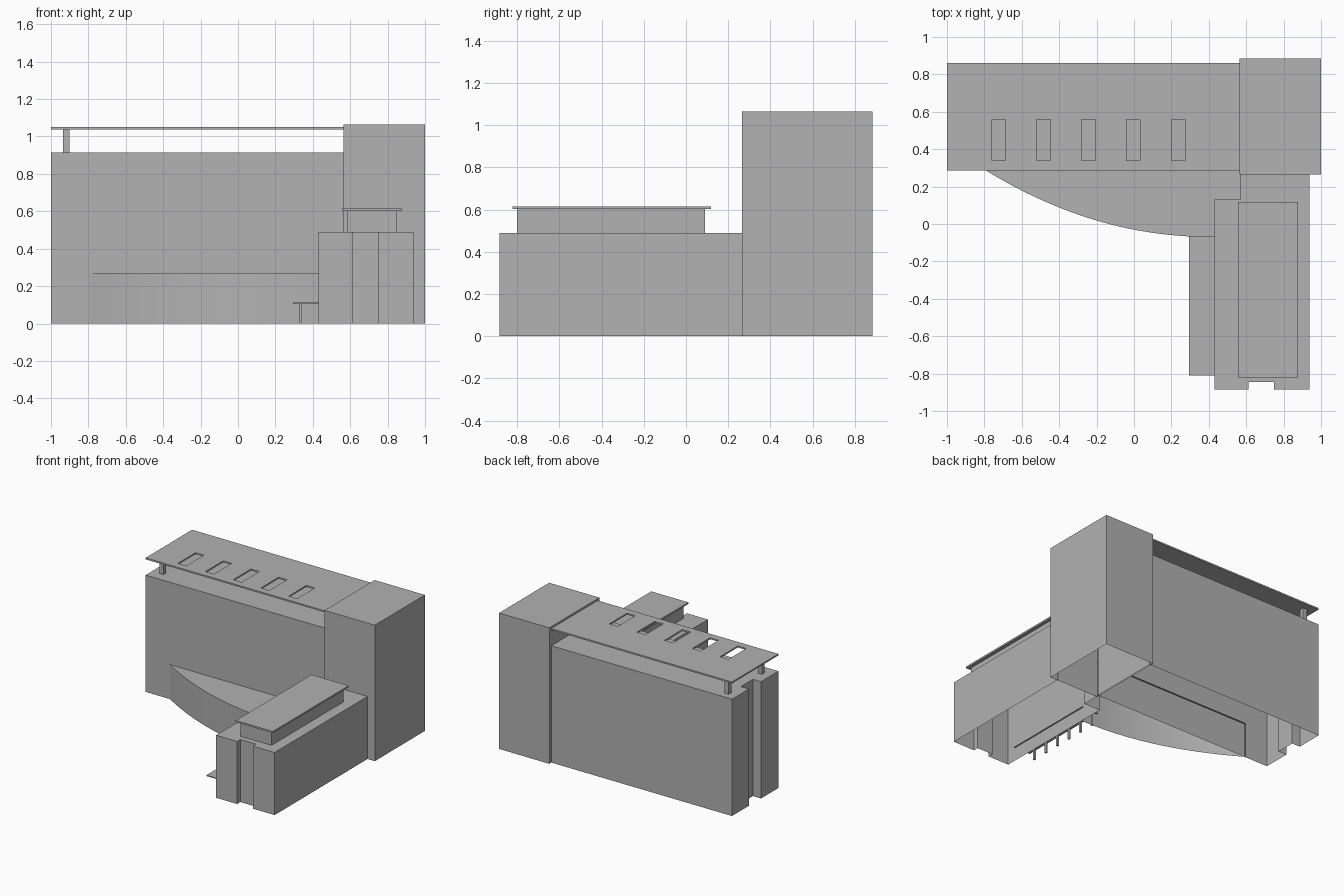
import bpy
import bmesh

cube = bpy.data.objects.get("Cube")
if cube:
    bpy.data.objects.remove(cube, do_unlink=True)

# One plain grey for the whole massing model
GREY = (0.445, 0.445, 0.445, 1.0)
grey = bpy.data.materials.new("plain_grey")
grey.use_nodes = True
grey.diffuse_color = GREY
grey.node_tree.nodes["Principled BSDF"].inputs["Base Color"].default_value = GREY


def finish(name, bm):
    mesh = bpy.data.meshes.new(name)
    bm.to_mesh(mesh)
    bm.free()
    obj = bpy.data.objects.new(name, mesh)
    bpy.context.collection.objects.link(obj)
    mesh.materials.append(grey)
    return obj


def prism(name, outline, z0, z1, closed=False, walls=None):
    """Counter-clockwise outline raised into walls and a roof, floor optional."""
    bm = bmesh.new()
    low = [bm.verts.new((x, y, z0)) for x, y in outline]
    top = [bm.verts.new((x, y, z1)) for x, y in outline]
    n = len(outline)
    for i in range(n if walls is None else walls):
        j = (i + 1) % n
        bm.faces.new((low[i], low[j], top[j], top[i]))
    bm.faces.new(top)
    if closed:
        bm.faces.new(low[::-1])
    else:
        bmesh.ops.delete(bm, geom=[v for v in low if not v.link_faces], context='VERTS')
    return finish(name, bm)


def box(name, x0, x1, y0, y1, z0, z1, closed=True):
    return prism(name, [(x0, y0), (x1, y0), (x1, y1), (x0, y1)], z0, z1, closed)


# Tall tower at the corner
box("tower", 0.565, 1, 0.265, 0.885, 0, 1.065, closed=False)

# Long main block with a full-height groove in its end wall
prism("main_block", [(-1, 0.285), (0.575, 0.285), (0.575, 0.86), (-1, 0.86),
                     (-1, 0.65), (-0.93, 0.65), (-0.93, 0.5), (-1, 0.5)], 0, 0.915)

# Thin roof canopy with a row of rectangular openings
xs = [-1]
for i in range(5):
    left = -0.76 + 0.24 * i
    xs += [left, left + 0.073]
xs.append(0.568)
ys = [0.285, 0.34, 0.56, 0.86]
bm = bmesh.new()
grid = [[bm.verts.new((x, y, 1.05)) for y in ys] for x in xs]
for i in range(len(xs) - 1):
    for j in range(len(ys) - 1):
        if not (i % 2 == 1 and j == 1):
            bm.faces.new((grid[i][j], grid[i + 1][j],
                          grid[i + 1][j + 1], grid[i][j + 1]))
canopy = finish("roof_canopy", bm)
solid = canopy.modifiers.new("thickness", 'SOLIDIFY')
solid.thickness = 0.012
solid.offset = -1

for name, y in (("front_roof_post", 0.38), ("back_roof_post", 0.79)):
    box(name, -0.935, -0.9, y - 0.017, y + 0.017, 0.915, 1.04)

# Low wing with a shallow groove in its front and a narrow link to the tower
prism("low_wing", [(0.43, -0.885), (0.612, -0.885), (0.612, -0.845), (0.748, -0.845),
                   (0.748, -0.885), (0.937, -0.885), (0.937, 0.27), (0.57, 0.27),
                   (0.57, 0.13), (0.43, 0.13)], 0, 0.49)

# Raised roof room and its overhanging slab
box("roof_room", 0.583, 0.85, -0.8, 0.09, 0.49, 0.602)
box("roof_room_slab", 0.555, 0.877, -0.822, 0.118, 0.602, 0.615)

# Low hall with a curved front wall
STEPS = 24
curve = []
for i in range(STEPS + 1):
    t = 1 - i / STEPS
    curve.append((0.43 - 1.22 * t, -0.07 + 0.355 * t ** 2.1))
hall = prism("curved_hall", [(-0.79, 0.297)] + curve +
             [(0.43, 0.13), (0.57, 0.13), (0.57, 0.297)],
             0, 0.27, walls=STEPS + 1)
bpy.ops.object.select_all(action='DESELECT')
hall.select_set(True)
bpy.context.view_layer.objects.active = hall
bpy.ops.object.shade_smooth_by_angle(angle=0.4)

# Side canopy on a row of thin posts
box("side_canopy", 0.293, 0.437, -0.81, -0.055, 0.105, 0.112)
for i in range(6):
    y = -0.71 + 0.128 * i
    box(f"side_canopy_post_{i + 1}", 0.325, 0.339, y - 0.007, y + 0.007, 0, 0.106)
